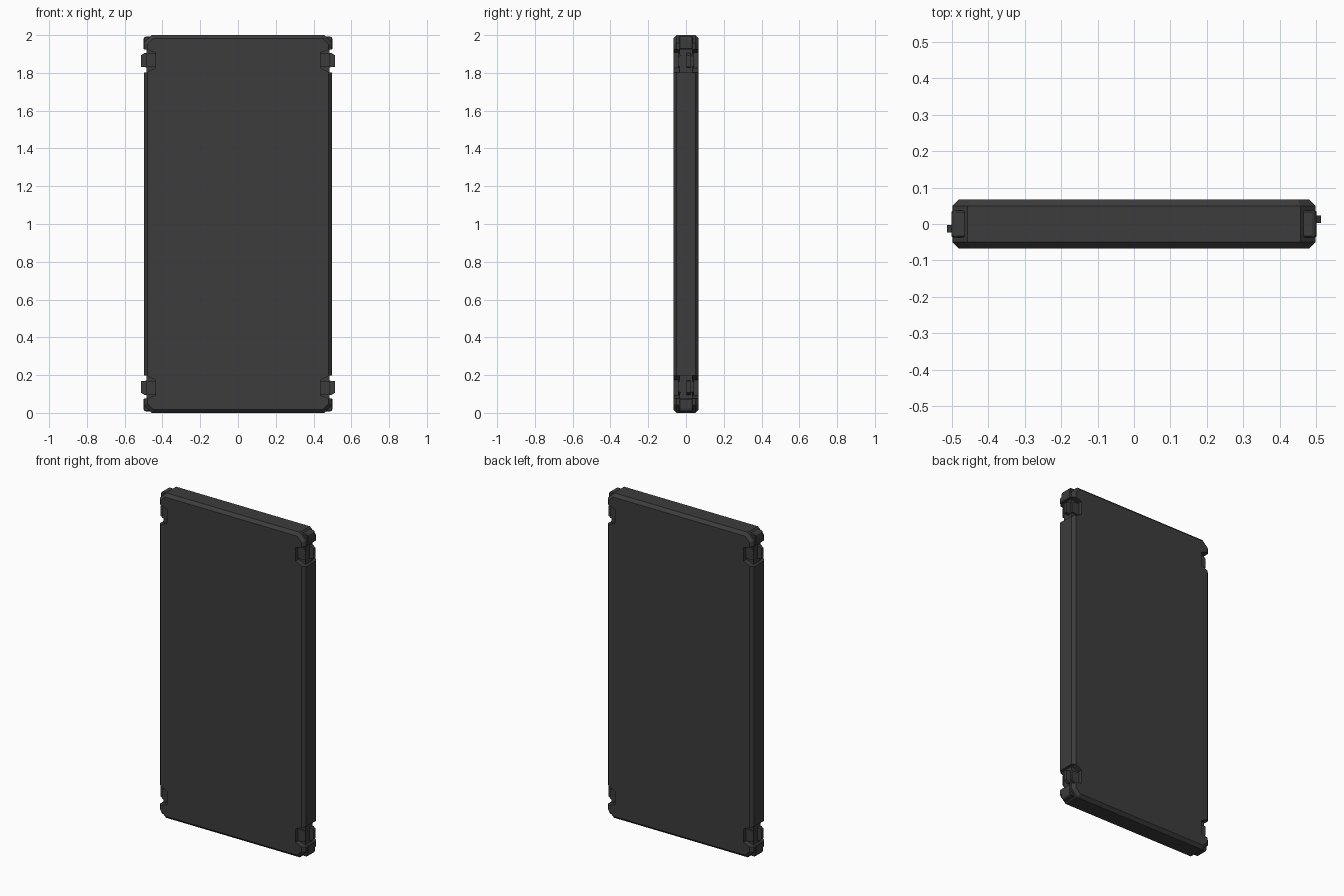
import bpy, bmesh

if "Cube" in bpy.data.objects:
    bpy.data.objects.remove(bpy.data.objects["Cube"])

H = 2.0     # panel height
T = 0.067   # half thickness


def prism(name, outline, y0, y1, bevel=0.0, rim_only=False):
    """Extrude an XZ outline along Y, with optional flat chamfers."""
    bm = bmesh.new()
    front = bm.faces.new([bm.verts.new((x, y0, z)) for x, z in outline])
    ext = bmesh.ops.extrude_face_region(bm, geom=[front])
    moved = [g for g in ext["geom"] if isinstance(g, bmesh.types.BMVert)]
    bmesh.ops.translate(bm, verts=moved, vec=(0, y1 - y0, 0))
    bmesh.ops.recalc_face_normals(bm, faces=bm.faces)
    if bevel:
        edges = [e for e in bm.edges
                 if not rim_only or abs(e.verts[0].co.y - e.verts[1].co.y) < 1e-5]
        bmesh.ops.bevel(bm, geom=edges, offset=bevel, segments=1,
                        affect='EDGES', clamp_overlap=True)
    bmesh.ops.recalc_face_normals(bm, faces=bm.faces)
    me = bpy.data.meshes.new(name)
    bm.to_mesh(me)
    bm.free()
    ob = bpy.data.objects.new(name, me)
    bpy.context.collection.objects.link(ob)
    return ob


def place(outline, sx, top):
    """Mirror an upper-right corner outline to any of the four corners."""
    return [(sx * x, z if top else H - z) for x, z in outline]


mat = bpy.data.materials.new("dark_grey")
mat.diffuse_color = (0.045, 0.045, 0.045, 1)
mat.use_nodes = True
mat.node_tree.nodes["Principled BSDF"].inputs["Base Color"].default_value = mat.diffuse_color

# Main panel: chamfered slab with clipped corners
c, w = 0.042, 0.498
panel = prism("panel", [(-w + c, 0), (w - c, 0), (w, c), (w, H - c),
                        (w - c, H), (-w + c, H), (-w, H - c), (-w, c)],
              -T, T, 0.018, rim_only=True)
parts = [panel]

# Corner details, drawn for the upper right corner
notch = [(0.56, 1.935), (0.48, 1.922), (0.438, 1.908),
         (0.438, 1.825), (0.48, 1.804), (0.56, 1.79)]
cap = [(0.44, 1.924), (0.50, 1.924), (0.50, 1.982), (0.492, 1.992), (0.44, 1.992)]
core = [(0.42, 1.93), (0.484, 1.93), (0.484, 1.80), (0.42, 1.80)]
rail = [(0.42, 1.905), (0.472, 1.905), (0.488, 1.89), (0.488, 1.835), (0.42, 1.83)]
clip = [(0.47, 1.908), (0.495, 1.905), (0.513, 1.893), (0.513, 1.832), (0.47, 1.828)]

for sx, side in ((-1, "left"), (1, "right")):
    for top in (True, False):
        tag = side + ("_top" if top else "_bottom")
        # Latch recess through the panel edge
        cutter = prism("recess_cutter_" + tag, place(notch, sx, top), -0.1, 0.1)
        cutter.hide_render = True
        mod = panel.modifiers.new("recess", 'BOOLEAN')
        mod.operation, mod.solver, mod.object = 'DIFFERENCE', 'EXACT', cutter
        bpy.context.view_layer.objects.active = panel
        bpy.ops.object.modifier_apply(modifier=mod.name)
        bpy.data.objects.remove(cutter)
        # Corner cap, recess core, two rails and the offset latch tab
        parts.append(prism("corner_cap_" + tag, place(cap, sx, top), -0.037, 0.037, 0.004))
        parts.append(prism("latch_core_" + tag, place(core, sx, top), -0.034, 0.034))
        for sy, rn in ((-1, "front"), (1, "back")):
            y = sorted((sy * 0.03, sy * 0.042))
            parts.append(prism(f"latch_rail_{rn}_{tag}", place(rail, sx, top), *y))
        y = sorted((sx * 0.003, sx * 0.023))
        parts.append(prism("latch_tab_" + tag, place(clip, sx, top), *y))

for ob in parts:
    ob.data.materials.clear()
    ob.data.materials.append(mat)
